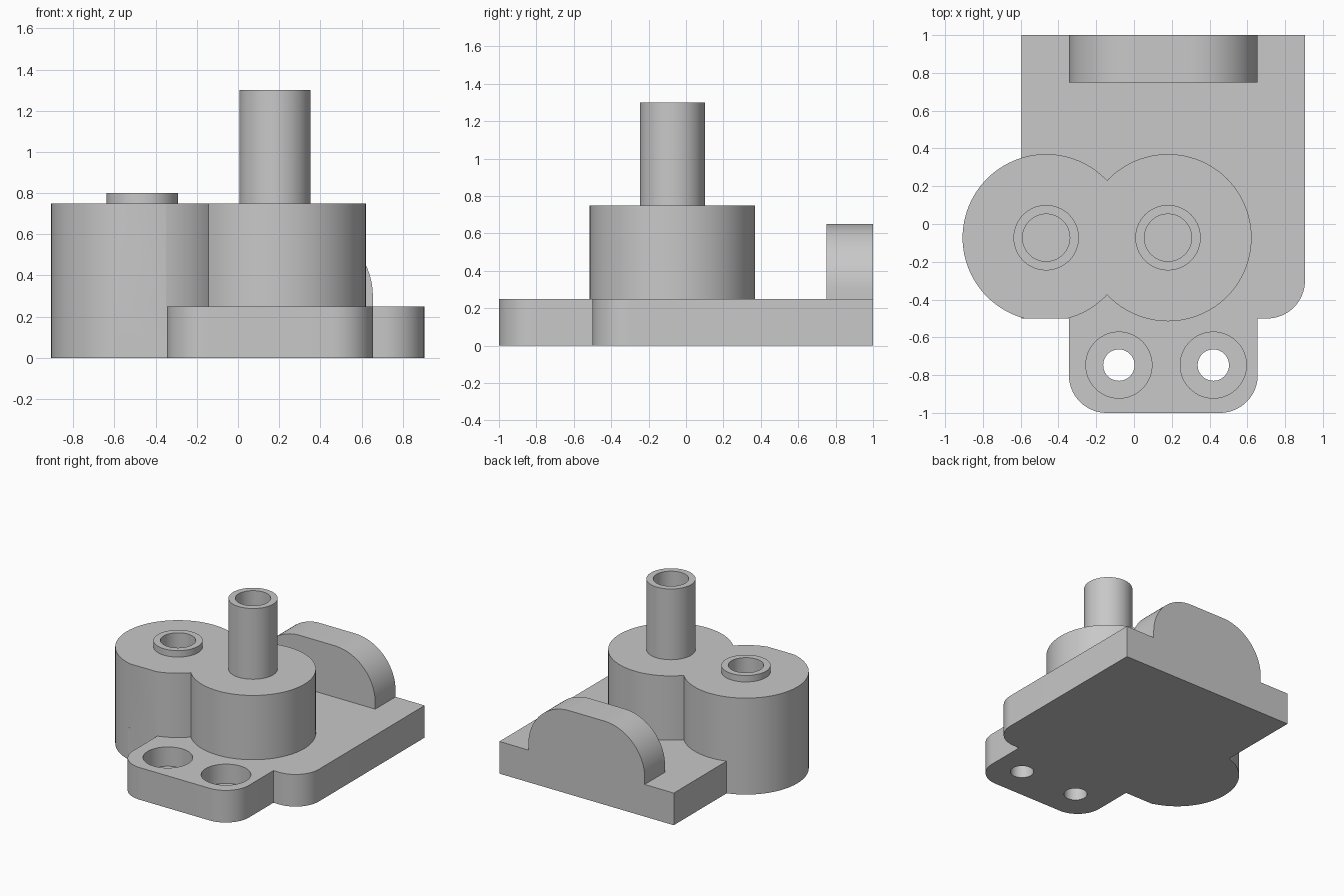
import bpy
import bmesh
from math import cos, sin, radians, pi
from mathutils import Matrix

cube = bpy.data.objects.get("Cube")
if cube:
    bpy.data.objects.remove(cube, do_unlink=True)

grey = bpy.data.materials.new("plain grey")
grey.use_nodes = True
GREY = (0.58, 0.58, 0.58, 1)
grey.diffuse_color = GREY
grey.node_tree.nodes["Principled BSDF"].inputs["Base Color"].default_value = GREY


def arc(cx, cy, r, start, end, steps=16):
    angles = [radians(start + (end - start) * i / steps) for i in range(steps + 1)]
    return [(cx + r * cos(a), cy + r * sin(a)) for a in angles]


def prism(name, outline, low, high, turn=None):
    """Extrude a flat outline from low to high, optionally turned."""
    bm = bmesh.new()
    face = bm.faces.new([bm.verts.new((x, y, low)) for x, y in outline])
    grown = bmesh.ops.extrude_face_region(bm, geom=[face])["geom"]
    top = [v for v in grown if isinstance(v, bmesh.types.BMVert)]
    bmesh.ops.translate(bm, verts=top, vec=(0, 0, high - low))
    if turn:
        bmesh.ops.transform(bm, matrix=turn, verts=bm.verts)
    bmesh.ops.recalc_face_normals(bm, faces=bm.faces)
    mesh = bpy.data.meshes.new(name)
    bm.to_mesh(mesh)
    bm.free()
    mesh.materials.append(grey)
    obj = bpy.data.objects.new(name, mesh)
    bpy.context.collection.objects.link(obj)
    return obj


def cylinder(name, x, y, r, low, high, steps=96):
    return prism(name, arc(x, y, r, 0, 360, steps)[:-1], low, high)


def combine(body, part, operation):
    """Merge or cut a part, then remove the part."""
    bpy.context.view_layer.objects.active = body
    mod = body.modifiers.new(part.name, "BOOLEAN")
    mod.operation = operation
    mod.solver = "EXACT"
    mod.object = part
    part.hide_render = True
    bpy.ops.object.modifier_apply(modifier=mod.name)
    bpy.data.objects.remove(part, do_unlink=True)


LEFT, RIGHT, TAB_L, TAB_R = -0.595, 0.905, -0.345, 0.655
STEP, PLATE, TOP = -0.5, 0.25, 0.75
R = 0.2
LOBE_Y, LOBE_R = -0.0725, 0.4425
SMALL_X, TALL_X = -0.465, 0.18

# Base plate with the rounded front tab
outline = [(LEFT, 1), (LEFT, STEP), (TAB_L, STEP)]
outline += arc(TAB_L + R, -1 + R, R, 180, 270)
outline += arc(TAB_R - R, -1 + R, R, 270, 360)
outline += [(TAB_R, STEP)]
outline += arc(RIGHT - R, STEP + R, R, 270, 360)
outline += [(RIGHT, 1)]
body = prism("mounting_body", outline, 0, PLATE)

# Two-lobed housing; the outer lobe is trimmed flush with the plate front
lobe = arc(SMALL_X, LOBE_Y, LOBE_R, 0, 360, 96)[:-1]
lobe = [p for p in lobe if p[1] > STEP]
split = next(i for i, p in enumerate(lobe) if p[0] > SMALL_X and p[1] < LOBE_Y)
half = (LOBE_R ** 2 - (STEP - LOBE_Y) ** 2) ** 0.5
lobe[split:split] = [(SMALL_X - half, STEP), (SMALL_X + half, STEP)]
combine(body, prism("outer_lobe", lobe, 0, TOP), "UNION")
combine(body, cylinder("inner_lobe", TALL_X, LOBE_Y, LOBE_R, 0.1, TOP), "UNION")

# Rear lug with large rounded shoulders
r = 0.35
lug = [(TAB_L, 0.1), (TAB_R, 0.1)]
lug += arc(TAB_R - r, 0.65 - r, r, 0, 90, 24)
lug += arc(TAB_L + r, 0.65 - r, r, 90, 180, 24)
upright = Matrix.Rotation(pi / 2, 4, "X")
combine(body, prism("rear_lug", lug, -1, -0.75, upright), "UNION")

# Hollow ports on the housing
for name, x, high in (("short_port", SMALL_X, 0.8), ("tall_port", TALL_X, 1.3)):
    combine(body, cylinder(name, x, LOBE_Y, 0.173, 0.6, high), "UNION")
    combine(body, cylinder(name + "_bore", x, LOBE_Y, 0.125, PLATE, high + 0.1), "DIFFERENCE")

# Counterbored screw holes in the tab
for x in (-0.08, 0.42):
    combine(body, cylinder("counterbore", x, -0.747, 0.175, 0.1, 0.4), "DIFFERENCE")
    combine(body, cylinder("screw_hole", x, -0.747, 0.083, -0.1, 0.4, 48), "DIFFERENCE")

# Smooth the round walls and keep the edges sharp
bpy.ops.object.select_all(action="DESELECT")
body.select_set(True)
bpy.context.view_layer.objects.active = body
bpy.ops.object.shade_smooth_by_angle(angle=radians(30))
